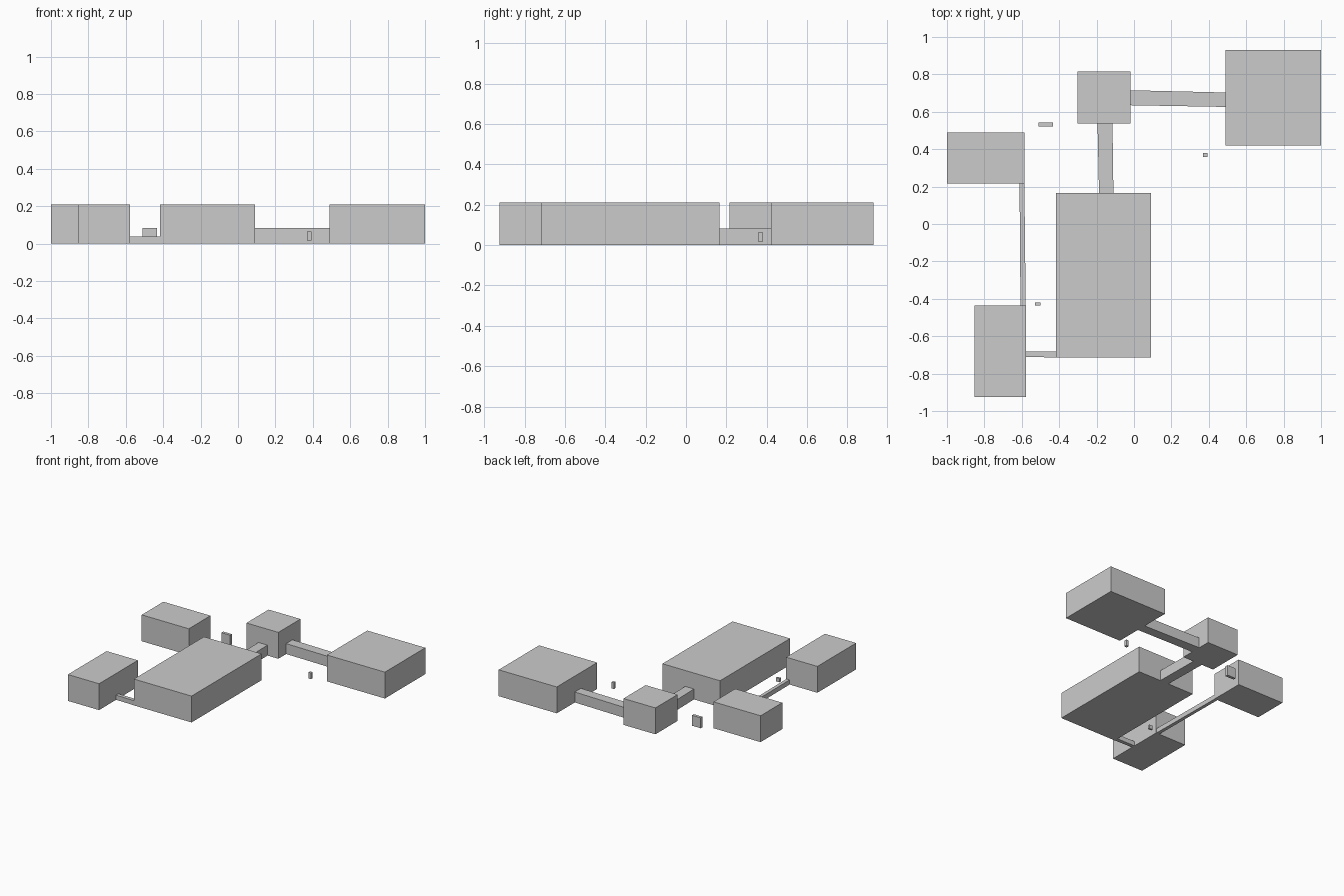
import bpy

if "Cube" in bpy.data.objects:
    bpy.data.objects.remove(bpy.data.objects["Cube"])


def block(name, footprint, z0, z1):
    """Extrude a four-corner footprint (counter-clockwise) from z0 to z1."""
    verts = [(x, y, z) for z in (z0, z1) for x, y in footprint]
    sides = [(i, (i + 1) % 4, (i + 1) % 4 + 4, i + 4) for i in range(4)]
    mesh = bpy.data.meshes.new(name)
    mesh.from_pydata(verts, [], [(3, 2, 1, 0), (4, 5, 6, 7)] + sides)
    obj = bpy.data.objects.new(name, mesh)
    bpy.context.collection.objects.link(obj)
    return obj


def box(name, x0, x1, y0, y1, z0, z1):
    return block(name, [(x0, y0), (x1, y0), (x1, y1), (x0, y1)], z0, z1)


ROOM_H, HALL_H, LOW_H = 0.21, 0.083, 0.037

# Rooms: x range, y range
rooms = {
    "west_room": (-1.0, -0.585, 0.216, 0.489),
    "southwest_room": (-0.852, -0.577, -0.925, -0.437),
    "main_hall": (-0.417, 0.091, -0.715, 0.167),
    "north_room": (-0.301, -0.02, 0.536, 0.815),
    "northeast_room": (0.488, 1.0, 0.421, 0.93),
}
for name, r in rooms.items():
    box(name, *r, 0, ROOM_H)

# Wide corridors, slightly skewed between rooms
block("north_corridor", [(-0.187, 0.167), (-0.11, 0.167), (-0.115, 0.536), (-0.195, 0.536)], 0, HALL_H)
block("east_corridor", [(-0.02, 0.635), (0.488, 0.626), (0.488, 0.703), (-0.02, 0.715)], 0, HALL_H)

# Narrow low passages
block("west_passage", [(-0.607, -0.437), (-0.579, -0.437), (-0.586, 0.216), (-0.612, 0.216)], 0, LOW_H)
block("south_passage", [(-0.577, -0.710), (-0.417, -0.714), (-0.417, -0.683), (-0.577, -0.682)], 0, LOW_H)

# Small free-standing pieces
box("door_panel", -0.51, -0.433, 0.52, 0.543, 0, HALL_H)
box("marker_post", 0.37, 0.392, 0.358, 0.38, 0.015, 0.064)
box("small_crate", -0.53, -0.5, -0.436, -0.42, 0.003, 0.034)
